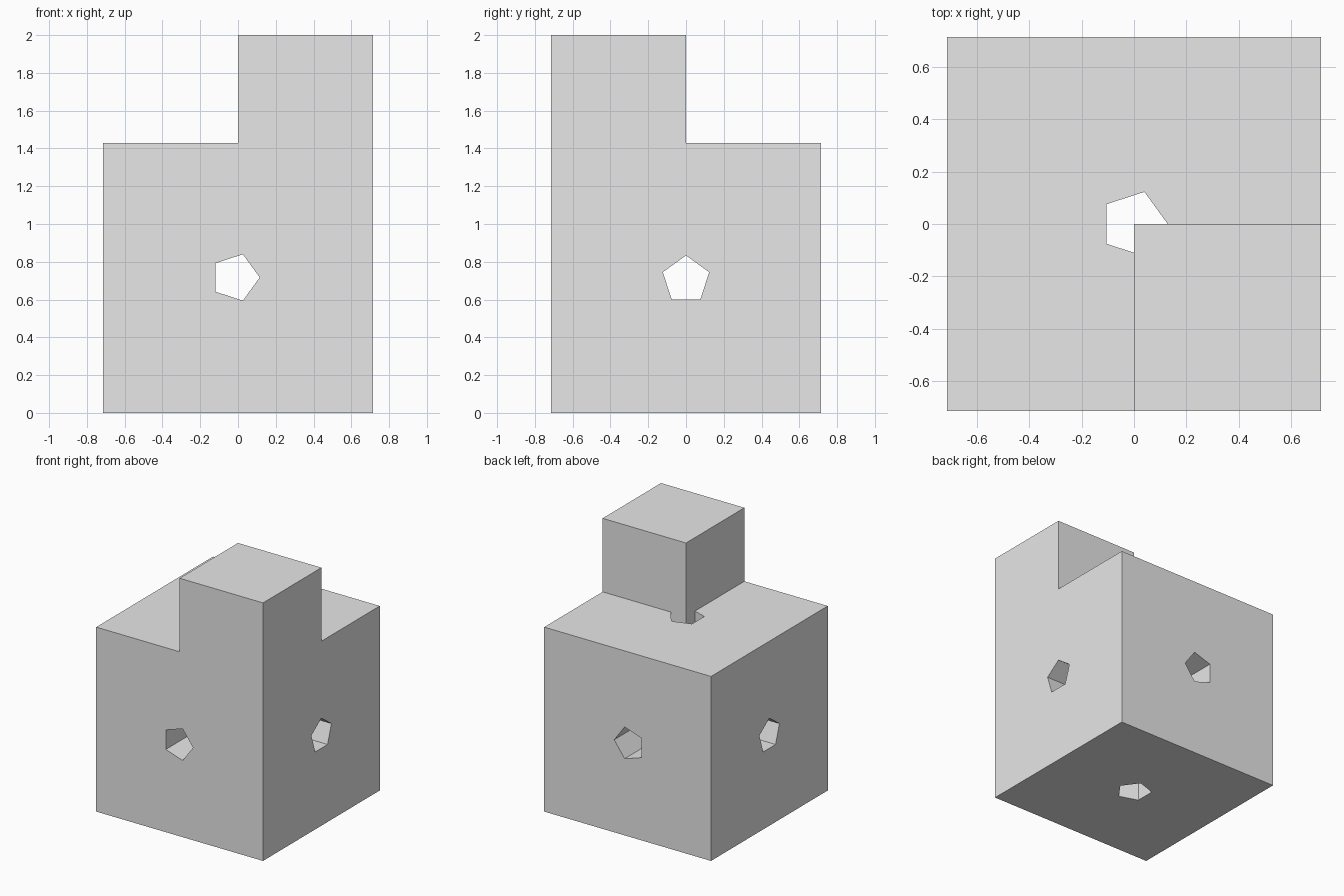
import bpy
from math import pi
from mathutils import Matrix

default = bpy.data.objects.get("Cube")
if default:
    bpy.data.objects.remove(default, do_unlink=True)

SIDE = 1.43          # large cube
HALF = SIDE / 2
HOLE_RADIUS = 0.129

grey = bpy.data.materials.new("plain grey")
grey.use_nodes = True
grey.diffuse_color = (0.8, 0.8, 0.8, 1)
grey.node_tree.nodes["Principled BSDF"].inputs["Base Color"].default_value = (0.8, 0.8, 0.8, 1)


def add_box(name, size, centre):
    bpy.ops.mesh.primitive_cube_add(size=size, location=centre)
    box = bpy.context.object
    box.name = name
    box.data.materials.append(grey)
    return box


def add_cutter(name, centre, axes):
    """Pentagonal prism; axes are the images of corner, side and length directions."""
    bpy.ops.mesh.primitive_cylinder_add(vertices=5, radius=HOLE_RADIUS, depth=3)
    cutter = bpy.context.object
    cutter.name = name
    # Turn the first corner from +y to +x, then map onto the wanted axes
    turn = Matrix.Rotation(-pi / 2, 4, 'Z')
    cutter.data.transform(Matrix(axes).transposed().to_4x4() @ turn)
    cutter.location = centre
    cutter.data.materials.append(grey)
    cutter.hide_render = True
    cutter.hide_set(True)
    return cutter


# Large cube with three crossing pentagonal holes
body = add_box("large_cube", SIDE, (0, 0, HALF))
X, Y, Z = (1, 0, 0), (0, 1, 0), (0, 0, 1)
cutters = [
    add_cutter("vertical_hole_cutter", (0, 0, HALF), (X, Y, Z)),
    add_cutter("front_hole_cutter", (-0.014, 0, HALF + 0.002), (X, Z, (0, -1, 0))),
    add_cutter("side_hole_cutter", (0, 0, HALF - 0.01), (Z, X, Y)),
]
# Side hole runs along x with its corner pointing up
side = cutters[2]
side.data.transform(Matrix.Rotation(pi / 2, 4, 'Z'))

for cutter in cutters:
    cut = body.modifiers.new(cutter.name, 'BOOLEAN')
    cut.operation = 'DIFFERENCE'
    cut.solver = 'EXACT'
    cut.object = cutter

# Small cube on the front left corner, sunk slightly into the large one
small = add_box("small_cube", HALF, (HALF / 2, -HALF / 2, 2 - HALF / 2))
